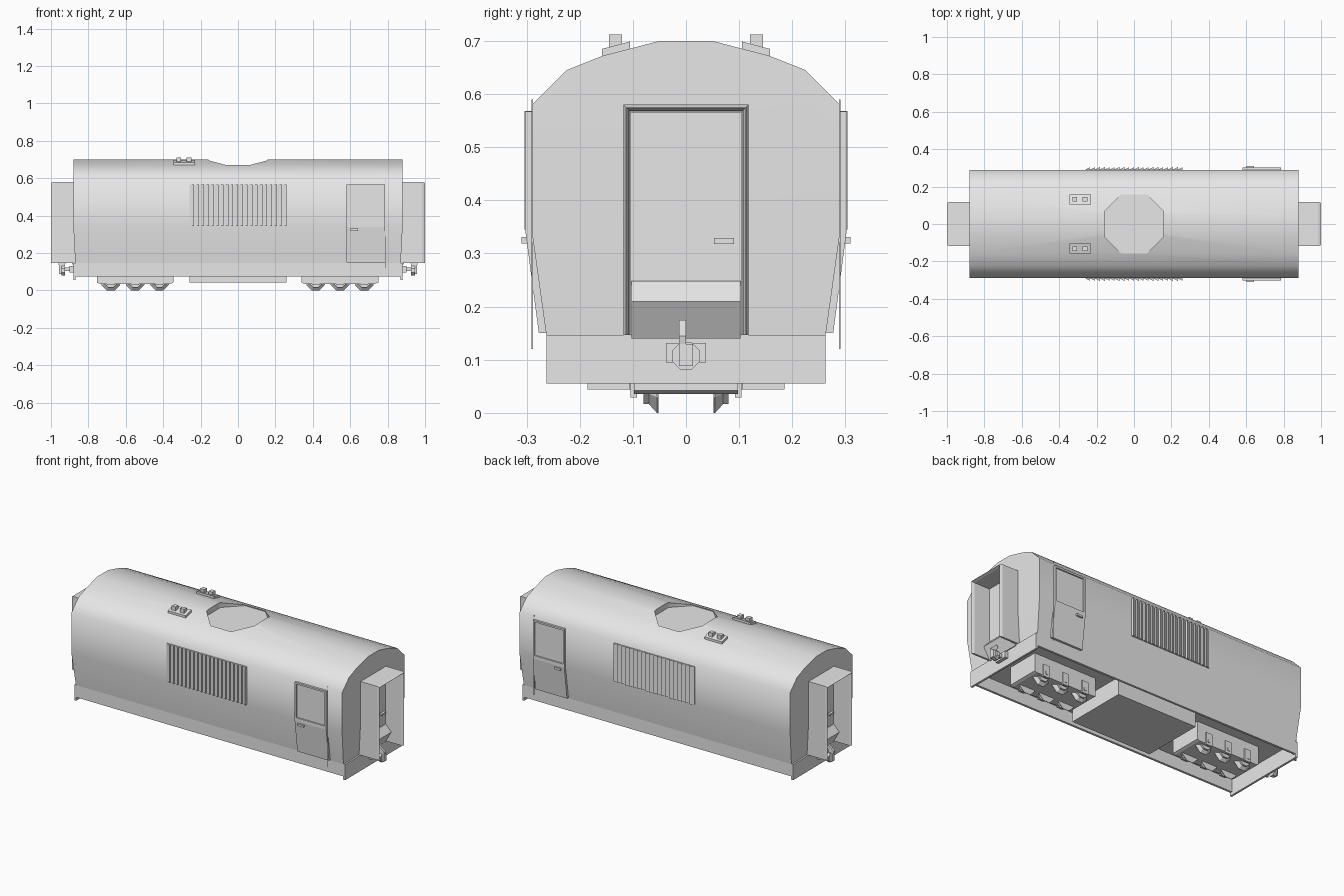
import bpy, bmesh, math
from mathutils import Vector

if "Cube" in bpy.data.objects:
    bpy.data.objects.remove(bpy.data.objects["Cube"])

grey = bpy.data.materials.new("light_grey")
grey.diffuse_color = (0.8, 0.8, 0.8, 1)
grey.use_nodes = True
grey.node_tree.nodes["Principled BSDF"].inputs["Base Color"].default_value = grey.diffuse_color


def make(name, bm, smooth=None):
    bmesh.ops.recalc_face_normals(bm, faces=bm.faces[:])
    me = bpy.data.meshes.new(name)
    bm.to_mesh(me)
    bm.free()
    me.materials.append(grey)
    ob = bpy.data.objects.new(name, me)
    bpy.context.collection.objects.link(ob)
    if smooth:
        shade(ob, smooth)
    return ob


def shade(ob, angle):
    bpy.ops.object.select_all(action='DESELECT')
    ob.select_set(True)
    bpy.context.view_layer.objects.active = ob
    bpy.ops.object.shade_smooth_by_angle(angle=math.radians(angle))


def loft(bm, rings):
    """Skin equal closed rings of points and cap both ends."""
    vs = [[bm.verts.new(p) for p in r] for r in rings]
    n = len(vs[0])
    for a, b in zip(vs, vs[1:]):
        for i in range(n):
            bm.faces.new((a[i], a[(i + 1) % n], b[(i + 1) % n], b[i]))
    bm.faces.new(vs[0])
    bm.faces.new(vs[-1])
    return bm


def place(axis, t, p):
    """2D point plus a position along an axis; the 2D order is (x, y, z) minus the axis."""
    c = list(p)
    c.insert("xyz".index(axis), t)
    return Vector(c)


def prism(name, axis, a, b, pts):
    return make(name, loft(bmesh.new(), [[place(axis, t, p) for p in pts] for t in (a, b)]))


def box(name, x0, x1, y0, y1, z0, z1):
    return prism(name, 'z', z0, z1, [(x0, y0), (x1, y0), (x1, y1), (x0, y1)])


def cut(ob, cutter):
    m = ob.modifiers.new("cut", 'BOOLEAN')
    m.operation, m.object, m.solver = 'DIFFERENCE', cutter, 'EXACT'
    bpy.context.view_layer.objects.active = ob
    bpy.ops.object.modifier_apply(modifier=m.name)
    bpy.data.objects.remove(cutter)


# Body shell: lower side leans in, rounded roof, ends lean in below the waist
half = [(0.263, 0.147), (0.29, 0.34), (0.29, 0.58), (0.225, 0.645), (0.157, 0.672), (0.05, 0.70)]
prof = half + [(-y, z) for y, z in reversed(half)]
bm = bmesh.new()
rings = []
for s in (-1, 1):
    ring = [bm.verts.new((s * (0.87 if z < 0.2 else 0.88), y, z)) for y, z in prof]
    bm.faces.new(ring[1:-1])
    bm.faces.new((ring[0], ring[1], ring[-2], ring[-1]))
    rings.append(ring)
n = len(prof)
for i in range(n):
    j = (i + 1) % n
    bm.faces.new((rings[0][i], rings[0][j], rings[1][j], rings[1][i]))
body = make("body", bm)

# Octagonal roof recess
octagon = [(0.172 * math.cos(math.radians(45 * k + 22.5)),
            0.172 * math.sin(math.radians(45 * k + 22.5))) for k in range(8)]
cut(body, prism("roof_cutter", 'z', 0.667, 0.8, octagon))
shade(body, 50)

# Fuel tank between the bogies
box("tank", -0.26, 0.26, -0.185, 0.185, 0.044, 0.15)

for s in (-1, 1):
    # Side skirt
    ya, yb = sorted((s * 0.25, s * 0.263))
    box("side_skirt", -0.88, 0.88, ya, yb, 0.075, 0.147)

    # Louvre grille, saw-toothed slats
    pitch = 0.52 / 20
    for k in range(20):
        x = -0.26 + k * pitch
        prism("grille_slat", 'z', 0.345, 0.568,
              [(x, s * 0.285), (x + pitch, s * 0.285), (x + pitch, s * 0.304), (x, s * 0.291)])

    # Side door with recessed window, following the body side
    door = prism("side_door", 'x', 0.58, 0.785,
                 [(s * 0.255, 0.15), (s * 0.277, 0.15), (s * 0.302, 0.34),
                  (s * 0.302, 0.567), (s * 0.28, 0.567)])
    ya, yb = sorted((s * 0.294, s * 0.33))
    cut(door, box("window_cutter", 0.59, 0.775, ya, yb, 0.36, 0.557))
    ya, yb = sorted((s * 0.295, s * 0.31))
    box("door_handle", 0.602, 0.642, ya, yb, 0.319, 0.331)
    # Thin grab rail beside the door
    ya, yb = sorted((s * 0.288, s * 0.291))
    box("grab_rail", 0.785, 0.788, ya, yb, 0.12, 0.59)

    # Roof vents: sloped plate with two stubs
    prism("vent_plate", 'x', -0.345, -0.23,
          [(s * 0.158, 0.665), (s * 0.158, 0.685), (s * 0.105, 0.699), (s * 0.105, 0.675)])
    for x in (-0.317, -0.262):
        ya, yb = sorted((s * 0.12, s * 0.145))
        box("vent_stub", x - 0.013, x + 0.013, ya, yb, 0.68, 0.712)


def wheel(x, s):
    """Eight-sided wheel with a cone flange on the inner side."""
    rings = []
    for y, r in ((0.052, 0.054), (0.055, 0.054), (0.070, 0.036), (0.080, 0.036)):
        rings.append([(x + r * math.cos(math.radians(45 * k + 22.5)), s * y,
                       0.05 + r * math.sin(math.radians(45 * k + 22.5))) for k in range(8)])
    make("wheel", loft(bmesh.new(), rings))


# Bogies with axle boxes and wheels
for c in (-0.55, 0.545):
    prism("bogie", 'y', -0.098, 0.098,
          [(c - 0.205, 0.15), (c - 0.205, 0.042), (c - 0.19, 0.036),
           (c + 0.19, 0.036), (c + 0.205, 0.042), (c + 0.205, 0.15)])
    for dx in (-0.13, 0, 0.13):
        x = c + dx
        for s in (-1, 1):
            ya, yb = sorted((s * 0.092, s * 0.104))
            box("axle_box", x - 0.02, x + 0.02, ya, yb, 0.029, 0.1)
            ya, yb = sorted((s * 0.10, s * 0.107))
            box("axle_cap", x - 0.008, x + 0.008, ya, yb, 0.044, 0.06)
            wheel(x, s)

# Ends
for e in (-1, 1):
    def ebox(name, x0, x1, *r):
        xa, xb = sorted((e * x0, e * x1))
        return box(name, xa, xb, *r)

    ebox("end_skirt", 0.868, 0.88, -0.263, 0.263, 0.055, 0.147)

    # Gangway hood: open-bottomed arch with a tapered lip
    def arch(x, w, t, wi, ti):
        return [(e * x, y, z) for y, z in ((-w, 0.147), (-w, t), (w, t), (w, 0.147),
                                           (wi, 0.147), (wi, ti), (-wi, ti), (-wi, 0.147))]
    make("gangway_hood", loft(bmesh.new(), [arch(0.865, 0.118, 0.58, 0.105, 0.567),
                                            arch(0.985, 0.118, 0.58, 0.107, 0.569),
                                            arch(1.0, 0.113, 0.575, 0.112, 0.574)]))
    # End door, handle and folding step plate
    ebox("end_door", 0.865, 0.886, -0.104, 0.104, 0.147, 0.566)
    ya, yb = sorted((e * 0.053, e * 0.09))
    ebox("end_door_handle", 0.88, 0.9, ya, yb, 0.318, 0.329)
    prism("step_plate", 'y', -0.103, 0.103,
          [(e * 0.87, 0.14), (e * 0.87, 0.25), (e * 0.89, 0.248), (e * 0.925, 0.21), (e * 0.885, 0.14)])

    # Coupler: mount, neck, octagonal head, jaw and lever
    ebox("coupler_mount", 0.878, 0.9, -0.038, 0.038, 0.095, 0.132)
    ebox("coupler_neck", 0.895, 0.94, -0.012, 0.012, 0.103, 0.123)
    prism("coupler_head", 'x', e * 0.925, e * 0.945,
          [(0.028 * math.cos(math.radians(45 * k + 22.5)),
            0.107 + 0.028 * math.sin(math.radians(45 * k + 22.5))) for k in range(8)])
    ebox("coupler_jaw", 0.94, 0.958, -0.013, 0.013, 0.088, 0.13)
    prism("coupler_lever", 'y', -0.013, 0.0,
          [(e * 0.935, 0.12), (e * 0.955, 0.12), (e * 0.96, 0.145), (e * 0.925, 0.175), (e * 0.915, 0.165)])
